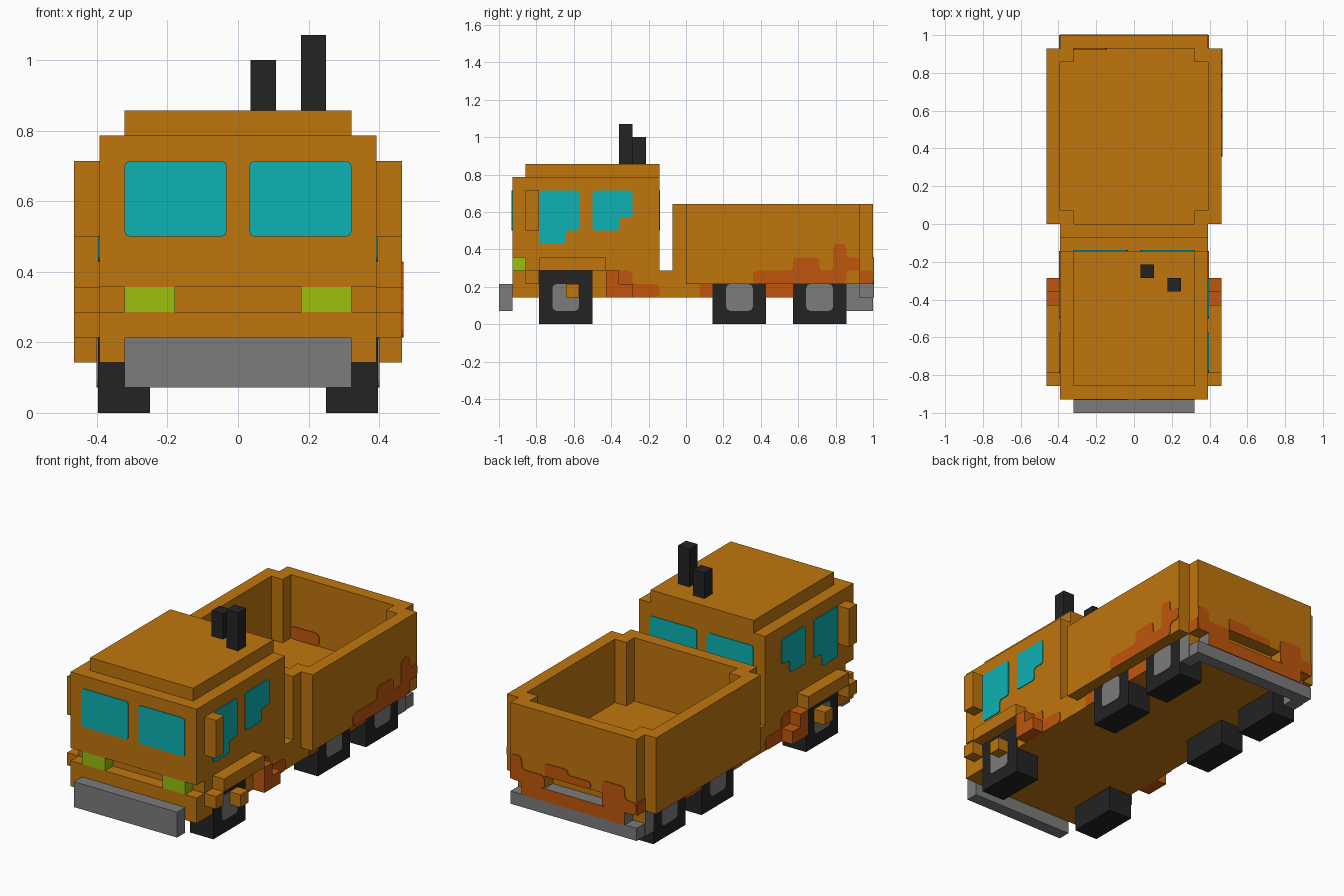
import bpy, bmesh
from mathutils import Vector

U = 1 / 14      # one block
T = 0.06        # plate thickness in blocks

default = bpy.data.objects.get("Cube")
if default:
    bpy.data.objects.remove(default, do_unlink=True)


def material(name, rgb):
    m = bpy.data.materials.new(name)
    m.use_nodes = True
    m.diffuse_color = (*rgb, 1)
    m.node_tree.nodes["Principled BSDF"].inputs["Base Color"].default_value = (*rgb, 1)
    return m


orange = material("orange paint", (0.53, 0.18, 0.004))
rust = material("rust", (0.53, 0.093, 0.004))
glass = material("teal glass", (0.004, 0.445, 0.456))
lamp = material("lime lamp", (0.32, 0.52, 0.004))
grey = material("grey metal", (0.205, 0.2, 0.2))
black = material("black rubber", (0.017, 0.017, 0.017))


def finish(bm, name, mat):
    bmesh.ops.recalc_face_normals(bm, faces=bm.faces[:])
    bmesh.ops.scale(bm, vec=(U, U, U), verts=bm.verts[:])
    mesh = bpy.data.meshes.new(name)
    bm.to_mesh(mesh)
    bm.free()
    mesh.materials.append(mat)
    obj = bpy.data.objects.new(name, mesh)
    bpy.context.collection.objects.link(obj)
    return obj


def box(name, mat, x, y, z):
    """Block between the given (low, high) ranges, in blocks."""
    bm = bmesh.new()
    bmesh.ops.create_cube(bm, size=1)
    for v in bm.verts:
        v.co = Vector([(r[0] + r[1]) / 2 + c * (r[1] - r[0])
                       for c, r in zip(v.co, (x, y, z))])
    return finish(bm, name, mat)


def plate(name, mat, axis, at, side, outline, radius=0.2):
    """Thin rounded plate on a wall facing along x or y."""
    bm = bmesh.new()
    verts = [bm.verts.new((at, u, v) if axis == "x" else (u, at, v)) for u, v in outline]
    bm.faces.new(verts)
    if radius:
        bmesh.ops.bevel(bm, geom=bm.verts[:], offset=radius, segments=2,
                        profile=0.5, affect="VERTICES")
    out = bmesh.ops.extrude_face_region(bm, geom=bm.faces[:])
    move = Vector((side * T, 0, 0)) if axis == "x" else Vector((0, side * T, 0))
    bmesh.ops.translate(bm, vec=move, verts=[g for g in out["geom"]
                                             if isinstance(g, bmesh.types.BMVert)])
    return finish(bm, name, mat)


def rect(u0, u1, v0, v1):
    return [(u0, v0), (u1, v0), (u1, v1), (u0, v1)]


def both(name, mat, x, y, z):
    box("left_" + name, mat, x, y, z)
    box("right_" + name, mat, (-x[1], -x[0]), y, z)


W = (-5.5, 5.5)

# Chassis and cab
box("chassis", orange, W, (-13, 13), (2, 4))
box("lamp_recess", orange, W, (-12, -2), (4, 5))
box("cab", orange, W, (-13, -2), (5, 11))
box("cab_roof", orange, (-4.5, 4.5), (-12, -2), (11, 12))
box("short_exhaust", black, (0.5, 1.5), (-4, -3), (12, 14))
box("tall_exhaust", black, (2.5, 3.5), (-5, -4), (12, 15))
box("front_bumper", grey, (-4.5, 4.5), (-14, -13), (1, 3))

# Cargo bed
box("bed_front_wall", orange, W, (-1, 0), (4, 9))
box("bed_rear_wall", orange, W, (13, 14), (4, 9))
both("bed_side_wall", orange, (5.5, 6.5), (0, 13), (3, 9))
both("bed_rear_foot", orange, (2.5, 5.5), (13, 14), (3, 4))
for end, y in (("front", (0, 1)), ("rear", (12, 13))):
    both(end + "_bed_post", orange, (4.5, 5.5), y, (4, 9))

# Rear bumper
box("rear_bumper", grey, W, (13, 14), (1, 2))
box("bumper_mount", grey, (-4.5, 4.5), (13, 14), (2, 3))
both("bumper_end", grey, (4.5, 5.5 + T), (12, 13), (1, 3))

# Small parts on both flanks
both("headlight", lamp, (2.5, 4.5), (-13, -12), (4, 5))
both("mirror", orange, (5.5, 6.5), (-12, -11), (7, 10))
both("corner_block", orange, (5.5, 6.5), (-12, -11), (3, 4))
both("front_fender", orange, (5.5, 6.5), (-11, -6), (4, 5))
both("wheel_cap", orange, (5.5, 6.5), (-9, -8), (2, 3))
both("tank_tall", rust, (5.5, 6.5), (-6, -5), (2, 4))
both("tank_low", rust, (5.5, 6.5), (-5, -4), (2, 3))

# Wheels with hub plates
for name, y, top in (("front", -11, 4), ("middle", 2, 3), ("rear", 8, 3)):
    both(name + "_wheel", black, (3.5, 5.5 + T), (y, y + 4), (0, top))
    for s in (-1, 1):
        plate(name + "_hub", grey, "x", s * (5.5 + T), s, rect(y + 1, y + 3, 1, 3), 0.3)

# Windows
door_window = [(-11, 6), (-9, 6), (-9, 7), (-8, 7), (-8, 10), (-11, 10)]
rear_side_window = [(-7, 7), (-5, 7), (-5, 8), (-4, 8), (-4, 10), (-7, 10)]
for s in (-1, 1):
    pane = rect(*sorted((s * 0.45, s * 4.5)), 7, 10)
    plate("windshield", glass, "y", -13, -1, pane)
    plate("cab_back_window", glass, "y", -2, 1, pane)
    plate("door_window", glass, "x", s * 5.5, s, door_window)
    plate("rear_side_window", glass, "x", s * 5.5, s, rear_side_window)

    # Rust on the lower flanks
    plate("cab_rust", rust, "x", s * 5.5, s,
          [(-6, 2), (-2, 2), (-2, 3), (-4, 3), (-4, 4), (-6, 4)], 0.3)
    plate("skirt_rust", rust, "x", s * 5.5, s, rect(1, 2, 2, 3), 0)
    plate("wheel_gap_rust", rust, "x", s * 5.5, s, rect(6, 8, 2, 3), 0)
    plate("corner_rust", rust, "x", s * 5.5, s, rect(13, 14, 3, 4), 0)

# Rust on the bed
plate("bed_side_rust", rust, "x", 6.5, 1,
      [(5, 3), (12, 3), (12, 4), (13, 4), (13, 5), (12, 5), (12, 6), (11, 6),
       (11, 4), (10, 4), (10, 5), (8, 5), (8, 4), (5, 4)], 0.3)
plate("tail_rust_left", rust, "y", 14, 1,
      [(2.5, 3), (5.5, 3), (5.5, 5), (4.5, 5), (4.5, 4), (2.5, 4)], 0.3)
plate("tail_rust_middle", rust, "y", 14, 1,
      [(-1.5, 4), (2.5, 4), (2.5, 5), (0.5, 5), (0.5, 4.6), (-1.5, 4.6)], 0.2)
plate("tail_rust_right", rust, "y", 14, 1,
      [(-5.5, 3), (-2.5, 3), (-2.5, 5), (-4.5, 5), (-4.5, 4), (-5.5, 4)], 0.3)
plate("tail_rust_low", rust, "y", 14, 1, rect(-4.5, 4.5, 2, 3), 0)
plate("inner_rust", rust, "y", 13, -1, rect(-4.5, -2, 4, 5), 0.3)
